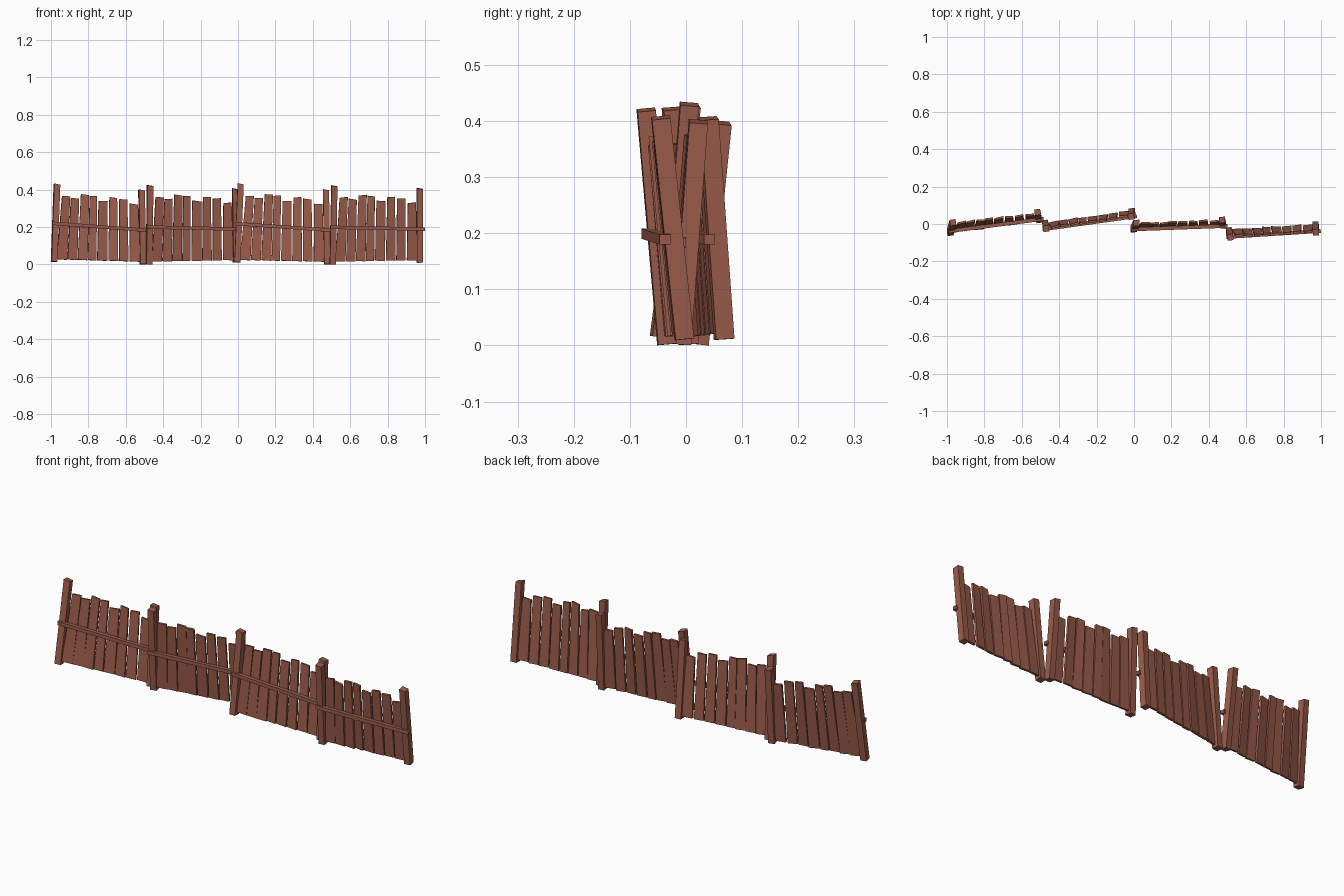
import bpy, bmesh, random
from mathutils import Vector

random.seed(4)
cube = bpy.data.objects.get("Cube")
if cube:
    bpy.data.objects.remove(cube)

wood = bpy.data.materials.new("red_brown_wood")
wood.use_nodes = True
colour = (0.32, 0.105, 0.068, 1)
wood.diffuse_color = colour
wood.node_tree.nodes["Principled BSDF"].inputs["Base Color"].default_value = colour


def board(name, corners, thick):
    """Flat board from four corners, thickened evenly to both sides."""
    normal = (corners[1] - corners[0]).cross(corners[3] - corners[0]).normalized()
    bm = bmesh.new()
    front, back = ([bm.verts.new(c + normal * s * thick / 2) for c in corners] for s in (1, -1))
    bm.faces.new(front)
    bm.faces.new(back[::-1])
    for i in range(4):
        j = (i + 1) % 4
        bm.faces.new((front[j], front[i], back[i], back[j]))
    bmesh.ops.recalc_face_normals(bm, faces=bm.faces)
    mesh = bpy.data.meshes.new(name)
    bm.to_mesh(mesh)
    bm.free()
    mesh.materials.append(wood)
    bpy.context.collection.objects.link(bpy.data.objects.new(name, mesh))


# Planks: left and right edge at the foot, left and right edge at the tip, tip height
PLANKS = [
    (.03, .145, .065, .16, .855), (.15, .26, .17, .265, .835),
    (.265, .375, .285, .38, .89), (.38, .475, .39, .475, .88),
    (.485, .60, .495, .60, .82), (.61, .72, .62, .71, .875),
    (.73, .835, .735, .83, .86), (.85, .97, .86, .955, .805),
]

# Panels: foot and tip of the left post, foot and tip of the right post, rail heights
PANELS = [
    ((-.983, -.046, .015), (-.968, .008, .428), (-.508, .022, .002), (-.516, .063, .397), .49, .455),
    ((-.475, .005, .002), (-.470, -.025, .422), (-.010, .068, .011), (-.015, .040, .405), .475, .455),
    ((-.003, -.028, .011), (.014, .006, .430), (.477, -.008, .002), (.470, .022, .399), .49, .455),
    ((.507, -.034, .002), (.515, -.071, .420), (.972, -.003, .011), (.972, -.045, .406), .475, .455),
]

for n, (lb, lt, rb, rt, rail_l, rail_r) in enumerate(PANELS, 1):
    lb, lt, rb, rt = map(Vector, (lb, lt, rb, rt))

    def at(u, v):
        return lb.lerp(lt, v).lerp(rb.lerp(rt, v), u)

    along = (rb - lb).normalized()
    forward = along.cross(lt - lb).normalized()

    # End posts
    for side, foot, tip in (("left", lb, lt), ("right", rb, rt)):
        half = along * 0.016
        slope = Vector((0, 0, 0.003))
        board(f"panel_{n}_{side}_post",
              [foot - half, foot + half, tip + half - slope, tip - half + slope], 0.033)

    # Upright planks, each slightly twisted and shifted
    for k, (a, b, c, d, top) in enumerate(PLANKS, 1):
        shift = forward * random.uniform(-.003, .003)
        twist = forward * random.uniform(-.003, .003)
        cut = random.uniform(-.008, .008)
        board(f"panel_{n}_plank_{k}",
              [at(a, .035) + shift - twist, at(b, .03) + shift + twist,
               at(d, top - cut) + shift + twist, at(c, top + cut) + shift - twist], 0.011)

    # Cross rail on the front
    out = forward * 0.017
    up = Vector((0, 0, 0.009))
    start, end = at(-.04, rail_l), at(1.055, rail_r)
    if out.y > 0:
        out = -out
    board(f"panel_{n}_rail",
          [start + out - up, end + out - up, end + out + up, start + out + up], 0.02)
